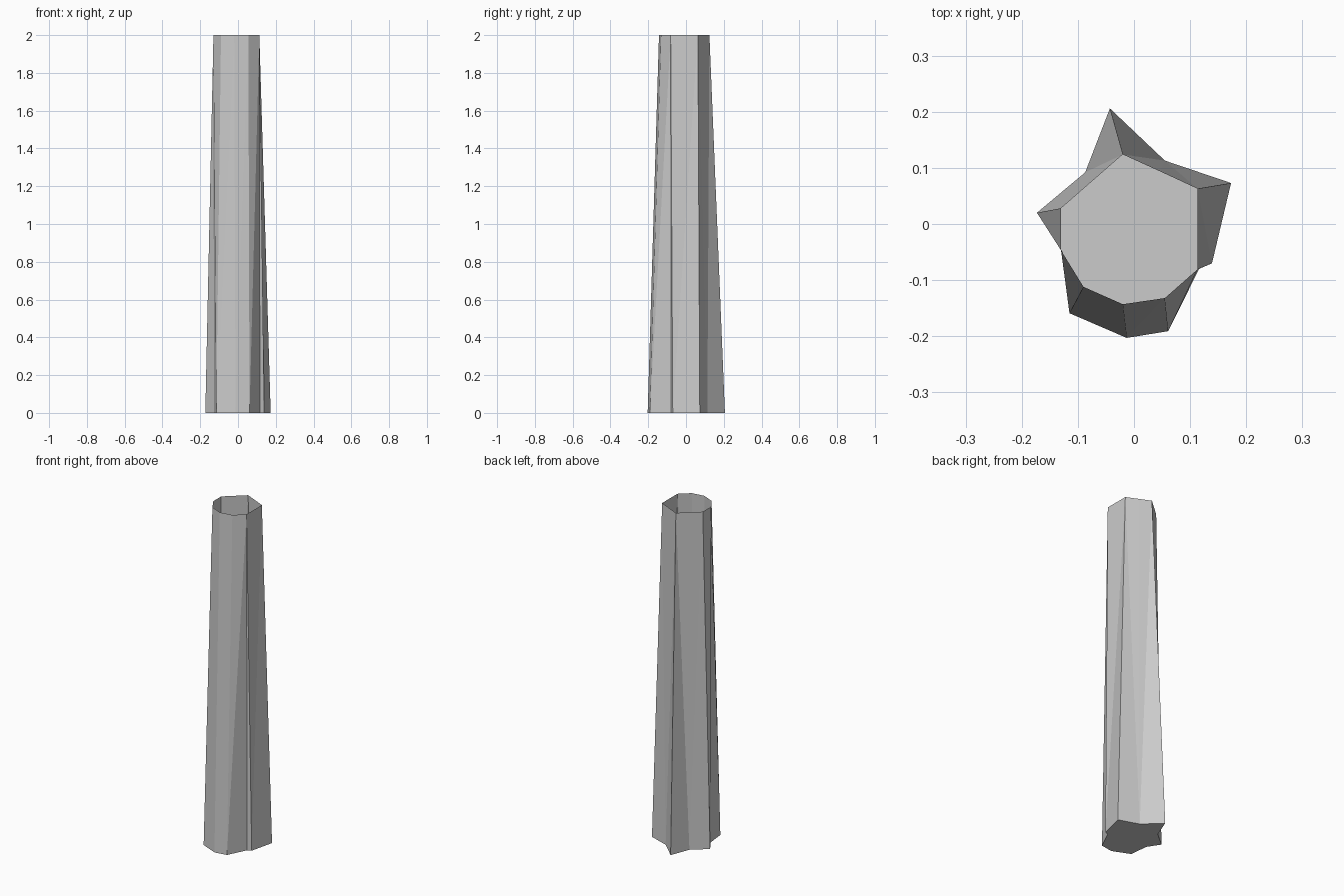
import bpy, bmesh

if "Cube" in bpy.data.objects:
    bpy.data.objects.remove(bpy.data.objects["Cube"])

# Trunk sections: (bottom x, y, top x, y, split) - split turns the facet diagonal
section = [
    (0.173, 0.073, 0.113, 0.063, False),
    (0.055, 0.113, 0.046, 0.094, True),
    (-0.043, 0.206, -0.020, 0.124, False),
    (-0.087, 0.092, -0.075, 0.076, True),
    (-0.173, 0.020, -0.130, 0.028, False),
    (-0.127, -0.050, -0.130, -0.047, False),
    (-0.115, -0.159, -0.090, -0.112, True),
    (-0.013, -0.203, -0.020, -0.143, False),
    (0.061, -0.191, 0.055, -0.132, False),
    (0.116, -0.080, 0.113, -0.081, False),
    (0.139, -0.070, 0.113, -0.081, False),
]
HEIGHT = 2.0

bm = bmesh.new()
low = [bm.verts.new((s[0], s[1], 0)) for s in section]
high = [bm.verts.new((s[2], s[3], HEIGHT)) for s in section]

# Faceted side walls between the flared root and the rim
for i in range(len(section)):
    j = (i + 1) % len(section)
    if section[j][4]:
        tris = [(low[i], low[j], high[i]), (low[j], high[j], high[i])]
    else:
        tris = [(low[i], low[j], high[j]), (low[i], high[j], high[i])]
    for t in tris:
        bm.faces.new(t)

# Closed base, open top
bm.faces.new(low[::-1])
bmesh.ops.remove_doubles(bm, verts=bm.verts, dist=0.0005)

mesh = bpy.data.meshes.new("trunk")
bm.to_mesh(mesh)
bm.free()
trunk = bpy.data.objects.new("trunk", mesh)
bpy.context.collection.objects.link(trunk)
